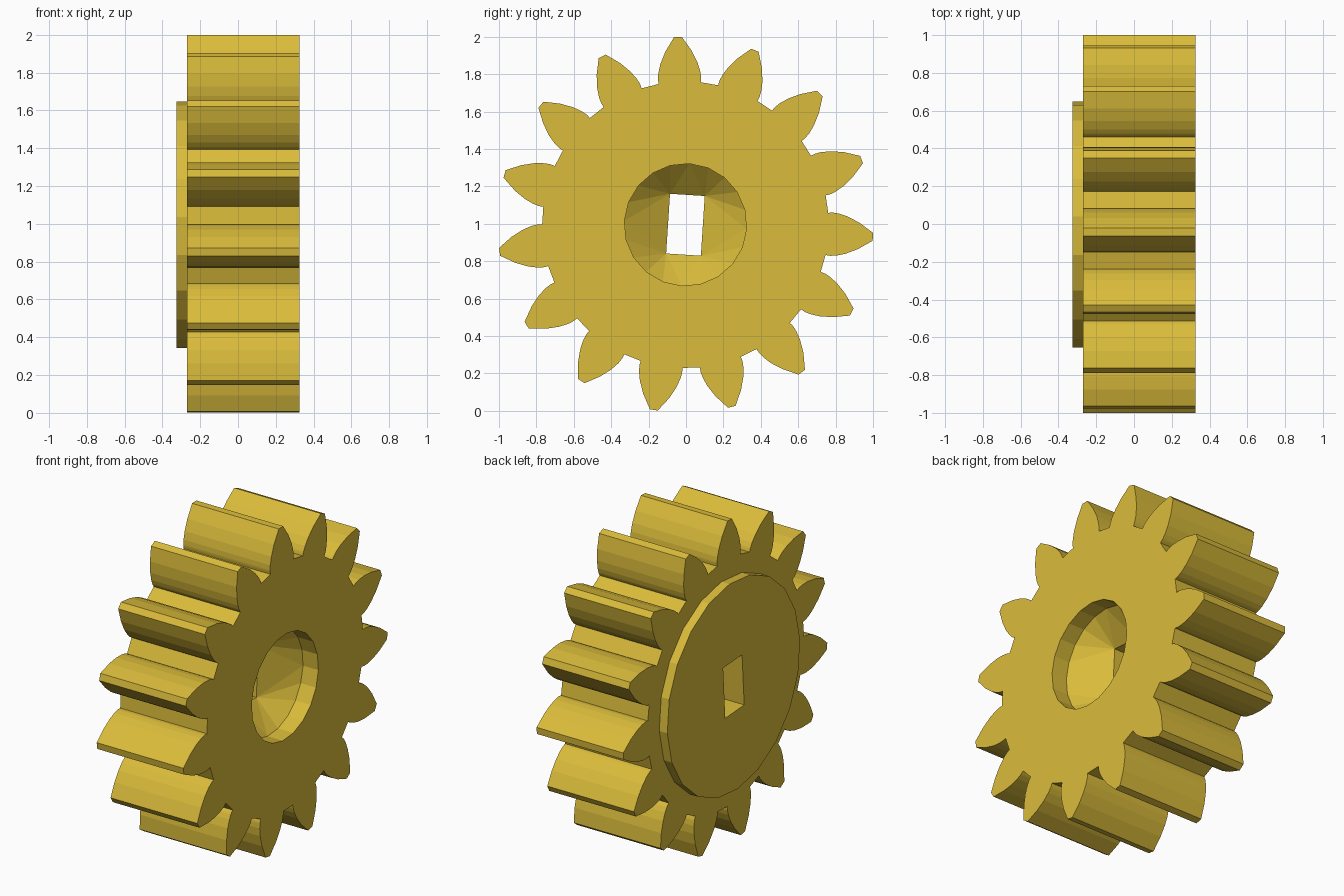
import bpy
import bmesh
from math import atan, cos, sin, pi, radians, sqrt

TEETH = 15
TIP, BASE, ROOT = 1.0045, 0.783, 0.766      # tooth radii
TURN = radians(-3.7)                        # how far the gear is turned on its axis
CENTRE_Y, CENTRE_Z = -0.003, 0.995
X_HUB, X_BACK, X_FACE = -0.325, -0.27, 0.325

cube = bpy.data.objects.get("Cube")
if cube:
    bpy.data.objects.remove(cube, do_unlink=True)

yellow = bpy.data.materials.new("golden yellow")
yellow.use_nodes = True
colour = (0.70, 0.50, 0.043, 1)
yellow.diffuse_color = colour
yellow.node_tree.nodes["Principled BSDF"].inputs["Base Color"].default_value = colour


def place(x, u, v):
    """Point at x along the axle, (u, v) across it, turned with the gear."""
    return (x, CENTRE_Y + u * cos(TURN) - v * sin(TURN),
            CENTRE_Z + u * sin(TURN) + v * cos(TURN))


def polar(r, a):
    return (r * cos(a), r * sin(a))


def circle(r, sides=20):
    return [polar(r, 2 * pi * i / sides) for i in range(sides)]


def finish(name, bm):
    bmesh.ops.recalc_face_normals(bm, faces=bm.faces)
    mesh = bpy.data.meshes.new(name)
    bm.to_mesh(mesh)
    bm.free()
    mesh.materials.append(yellow)
    ob = bpy.data.objects.new(name, mesh)
    bpy.context.collection.objects.link(ob)
    return ob


def prism(name, outline, x0, x1):
    """Extrude a closed outline along the axle."""
    bm = bmesh.new()
    face = bm.faces.new([bm.verts.new(place(x0, *p)) for p in outline])
    new = bmesh.ops.extrude_face_region(bm, geom=[face])["geom"]
    moved = [g for g in new if isinstance(g, bmesh.types.BMVert)]
    bmesh.ops.translate(bm, verts=moved, vec=(x1 - x0, 0, 0))
    return finish(name, bm)


def hull(name, sections):
    """Convex solid around outlines placed along the axle."""
    bm = bmesh.new()
    for x, outline in sections:
        for p in outline:
            bm.verts.new(place(x, *p))
    bmesh.ops.convex_hull(bm, input=bm.verts)
    return finish(name, bm)


def combine(target, tool, operation):
    """Apply a boolean and remove the tool object."""
    mod = target.modifiers.new(operation.lower(), 'BOOLEAN')
    mod.operation, mod.object, mod.solver = operation, tool, 'EXACT'
    graph = bpy.context.evaluated_depsgraph_get()
    result = bpy.data.meshes.new_from_object(target.evaluated_get(graph))
    target.modifiers.clear()
    target.data = result
    bpy.data.objects.remove(tool, do_unlink=True)


# Involute tooth flank, as (radius, half angle) from root to tip
steps = 5
t_max = sqrt((TIP / BASE) ** 2 - 1)
half_base = radians(1.2) + t_max - atan(t_max)
flank = [(ROOT, half_base)]
for i in range(steps + 1):
    t = t_max * i / steps
    flank.append((BASE * sqrt(1 + t * t), half_base - (t - atan(t))))

outline = []
for k in range(TEETH):
    mid = 2 * pi * k / TEETH
    outline += [polar(r, mid - a) for r, a in flank]
    outline += [polar(r, mid + a) for r, a in reversed(flank)]

# Toothed wheel with a raised disc on one side
gear = prism("gear_wheel", outline, X_BACK, X_FACE)
combine(gear, prism("hub_disc", circle(0.652), X_HUB, 0), 'UNION')

# Round recess tapering into a rectangular axle slot
slot = [(-0.093, -0.16), (0.093, -0.16), (0.093, 0.16), (-0.093, 0.16)]
bore = circle(0.327)
combine(gear, hull("recess_cutter", [(0.5, bore), (0.22, bore), (0.07, slot)]), 'DIFFERENCE')
combine(gear, prism("slot_cutter", slot, -0.5, 0.075), 'DIFFERENCE')

# Flat, faceted finish in one colour
gear.data.materials.clear()
gear.data.materials.append(yellow)
for poly in gear.data.polygons:
    poly.material_index = 0
    poly.use_smooth = False
